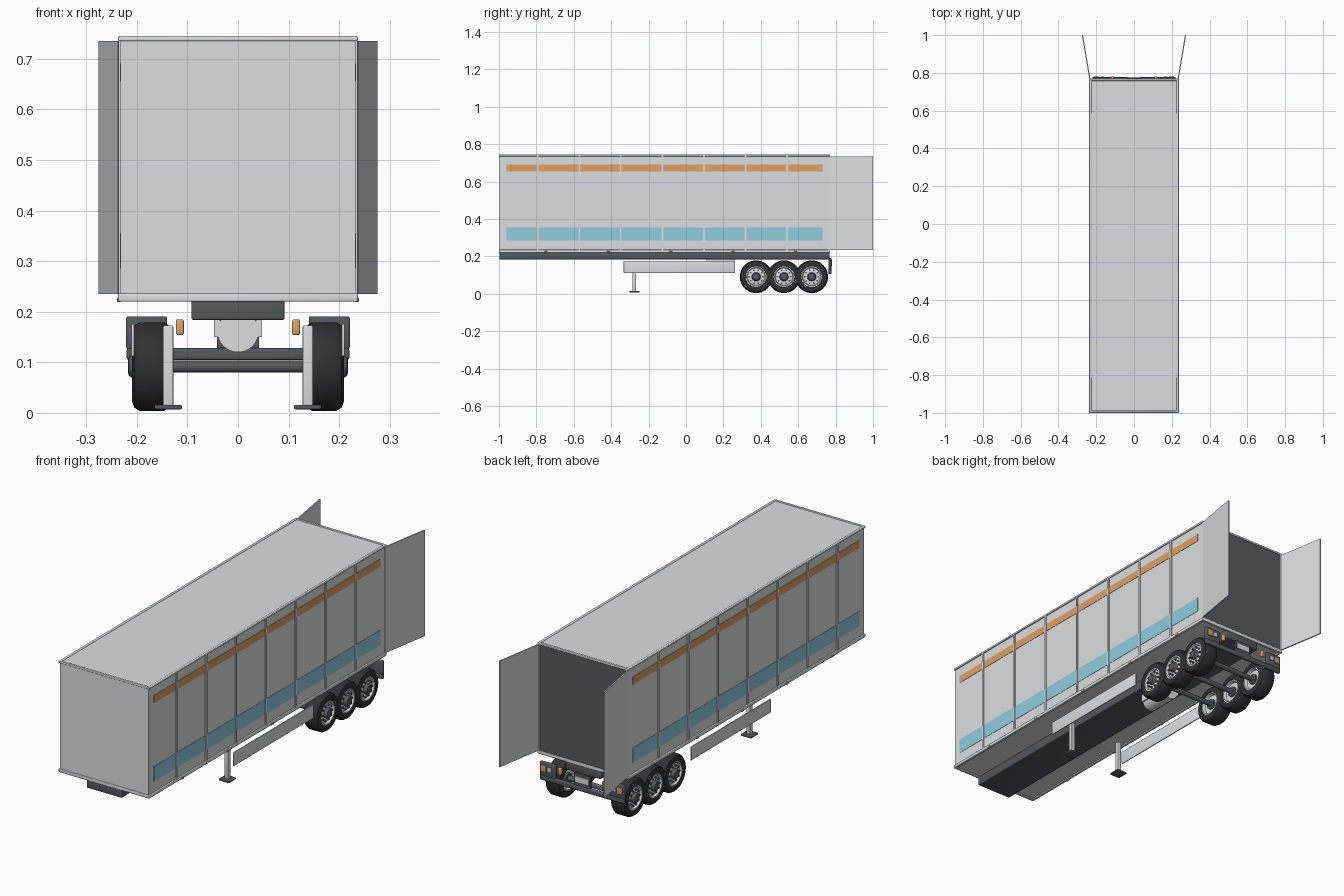
import bpy, bmesh, math
from mathutils import Matrix, Vector

if "Cube" in bpy.data.objects:
    bpy.data.objects.remove(bpy.data.objects["Cube"], do_unlink=True)


def material(name, r, g, b):
    m = bpy.data.materials.new(name)
    m.use_nodes = True
    m.diffuse_color = (r, g, b, 1)
    node = next(n for n in m.node_tree.nodes if n.type == 'BSDF_PRINCIPLED')
    node.inputs["Base Color"].default_value = (r, g, b, 1)
    node.inputs["Roughness"].default_value = 0.6
    return m


PANEL = material("light grey panel", 0.72, 0.73, 0.74)
STEEL = material("dark steel", 0.09, 0.10, 0.115)
RUBBER = material("tyre rubber", 0.03, 0.03, 0.033)
ORANGE = material("orange", 0.74, 0.36, 0.13)
BLUE = material("pale blue", 0.28, 0.61, 0.73)


def finish(bm, name, mat, smooth=False):
    bmesh.ops.recalc_face_normals(bm, faces=bm.faces)
    mesh = bpy.data.meshes.new(name)
    bm.to_mesh(mesh)
    bm.free()
    mesh.materials.append(mat)
    ob = bpy.data.objects.new(name, mesh)
    bpy.context.collection.objects.link(ob)
    if smooth:
        bpy.ops.object.select_all(action='DESELECT')
        ob.select_set(True)
        bpy.context.view_layer.objects.active = ob
        bpy.ops.object.shade_smooth_by_angle(angle=math.radians(35))
    return ob


def box(name, mat, x, y, z, bevel=0):
    """Box given by its (min, max) range on each axis."""
    bm = bmesh.new()
    size = [b - a for a, b in (x, y, z)]
    mid = [(a + b) / 2 for a, b in (x, y, z)]
    bmesh.ops.create_cube(bm, size=1, matrix=Matrix.Translation(mid) @ Matrix.Diagonal((*size, 1)))
    if bevel:
        bmesh.ops.bevel(bm, geom=bm.edges[:], offset=bevel, segments=3, profile=0.5, affect='EDGES')
    return finish(bm, name, mat, bevel > 0)


def pair(name, mat, x, y, z, bevel=0):
    """The same box on the left (+x) and right (-x)."""
    box("left_" + name, mat, x, y, z, bevel)
    box("right_" + name, mat, (-x[1], -x[0]), y, z, bevel)


def rod(name, mat, start, end, radius, sides=24):
    bm = bmesh.new()
    a, b = Vector(start), Vector(end)
    turn = (b - a).to_track_quat('Z', 'Y').to_matrix().to_4x4()
    bmesh.ops.create_cone(bm, cap_ends=True, segments=sides, radius1=radius, radius2=radius,
                          depth=(b - a).length, matrix=Matrix.Translation((a + b) / 2) @ turn)
    return finish(bm, name, mat, True)


def lathe_x(name, mat, profile, side, y, z, sides=40, closed=False):
    """Turn (x, radius) points about an axle line."""
    bm = bmesh.new()
    rings = []
    for i in range(sides):
        a = 2 * math.pi * i / sides
        rings.append([bm.verts.new((side * x, y + r * math.cos(a), z + r * math.sin(a))) for x, r in profile])
    n = len(profile)
    for i in range(sides):
        p, q = rings[i], rings[(i + 1) % sides]
        for j in range(n if closed else n - 1):
            k = (j + 1) % n
            bm.faces.new((p[j], p[k], q[k], q[j]))
    if not closed:
        bm.faces.new([r[0] for r in rings])
        bm.faces.new([r[-1] for r in rings])
    return finish(bm, name, mat, True)


FRONT, REAR = -1.0, 0.77
HALF = 0.232

# Cargo box and its rails
box("cargo_box", PANEL, (-HALF, HALF), (FRONT + 0.003, REAR - 0.003), (0.226, 0.742))
for label, z in (("bottom", (0.22, 0.236)), ("top", (0.735, 0.745))):
    pair(label + "_side_rail", PANEL, (0.225, 0.237), (FRONT, REAR), z, 0.003)
    box(label + "_front_rail", PANEL, (-0.237, 0.237), (FRONT, FRONT + 0.012), z, 0.003)
    box(label + "_rear_rail", PANEL, (-0.237, 0.237), (REAR - 0.012, REAR), z, 0.003)
pair("rear_post", PANEL, (0.225, 0.235), (REAR - 0.01, REAR), (0.23, 0.74))
box("load_opening", STEEL, (-0.225, 0.225), (REAR - 0.006, REAR - 0.002), (0.236, 0.735))

# Side ribs, with stripes laid between them
rib_y = [-0.793 + 0.2222 * i for i in range(7)]
for i, y in enumerate(rib_y):
    pair(f"side_rib_{i + 1}", PANEL, (0.23, 0.2365), (y - 0.005, y + 0.005), (0.234, 0.737))
stops = [-0.965] + rib_y + [0.735]
for i in range(len(stops) - 1):
    span = (stops[i] + 0.005, stops[i + 1] - 0.005)
    pair(f"orange_stripe_{i + 1}", ORANGE, (0.231, 0.2335), span, (0.655, 0.691))
    pair(f"blue_stripe_{i + 1}", BLUE, (0.231, 0.2335), span, (0.286, 0.356))
for i in range(5):
    y = -0.75 + 0.3338 * i
    pair(f"side_marker_{i + 1}", ORANGE, (0.232, 0.239), (y - 0.009, y + 0.009), (0.219, 0.228), 0.002)

# Open rear doors, swung slightly outwards
for label, s in (("left", 1), ("right", -1)):
    bm = bmesh.new()
    outline = [(0.231, REAR), (0.237, REAR), (0.276, 1.0), (0.27, 1.0)]
    base = bm.faces.new([bm.verts.new((s * x, y, 0.235)) for x, y in outline])
    top = bmesh.ops.extrude_face_region(bm, geom=[base])["geom"]
    bmesh.ops.translate(bm, vec=(0, 0, 0.5), verts=[v for v in top if isinstance(v, bmesh.types.BMVert)])
    finish(bm, label + "_rear_door", PANEL)

# Chassis, air tank, side guards and landing legs
box("chassis", STEEL, (-0.092, 0.092), (FRONT + 0.002, REAR - 0.002), (0.184, 0.227), 0.004)
rod("air_tank", PANEL, (0, 0.11, 0.161), (0, 0.26, 0.161), 0.041, 32)
pair("tank_bracket", PANEL, (0.036, 0.047), (0.11, 0.26), (0.15, 0.186))
pair("side_guard", PANEL, (0.205, 0.211), (-0.333, 0.262), (0.112, 0.176), 0.002)
pair("landing_leg", PANEL, (0.128, 0.148), (-0.286, -0.266), (0.014, 0.173), 0.003)
pair("landing_foot", STEEL, (0.111, 0.165), (-0.303, -0.249), (0.007, 0.016), 0.003)

# Three axles with a wheel at each end
WHEEL_Z = 0.0915
tyre = [(0.133, 0.056), (0.131, 0.068), (0.136, 0.081), (0.146, 0.0875), (0.195, 0.0875),
        (0.205, 0.081), (0.21, 0.068), (0.208, 0.056), (0.195, 0.052), (0.146, 0.052)]
rim = [(0.15, 0.03), (0.15, 0.046), (0.136, 0.05), (0.136, 0.056), (0.206, 0.056),
       (0.206, 0.05), (0.196, 0.046), (0.2, 0.03)]
hub = [(0.14, 0.024), (0.207, 0.024), (0.216, 0.018), (0.218, 0.01)]
for n, y in enumerate((0.375, 0.524, 0.672), 1):
    rod(f"axle_{n}", STEEL, (-0.15, y, WHEEL_Z), (0.15, y, WHEEL_Z), 0.012)
    for label, s in (("left", 1), ("right", -1)):
        tag = f"{label}_{n}"
        lathe_x("tyre_" + tag, RUBBER, tyre, s, y, WHEEL_Z, closed=True)
        lathe_x("rim_" + tag, PANEL, rim, s, y, WHEEL_Z)
        lathe_x("hub_" + tag, STEEL, hub, s, y, WHEEL_Z, 24)
        for i in range(10):
            a = 2 * math.pi * i / 10
            by, bz = y + 0.036 * math.cos(a), WHEEL_Z + 0.036 * math.sin(a)
            rod(f"wheel_nut_{tag}_{i + 1}", STEEL, (s * 0.19, by, bz), (s * 0.205, by, bz), 0.005, 6)

# Rear underrun bar, lamp panels and plate
box("underrun_bar", STEEL, (-0.22, 0.22), (0.762, 0.778), (0.105, 0.128), 0.004)
pair("lamp_panel", STEEL, (0.14, 0.221), (0.762, 0.777), (0.126, 0.191), 0.004)
pair("outer_lamp", ORANGE, (0.185, 0.212), (0.774, 0.781), (0.148, 0.178), 0.002)
pair("reverse_lamp", PANEL, (0.158, 0.178), (0.774, 0.781), (0.153, 0.173), 0.002)
pair("inner_lamp", ORANGE, (0.107, 0.123), (0.765, 0.781), (0.154, 0.185), 0.004)
box("plate_mount", STEEL, (-0.042, 0.042), (0.765, 0.774), (0.128, 0.185))
box("blank_plate", PANEL, (-0.036, 0.036), (0.773, 0.779), (0.143, 0.171))
